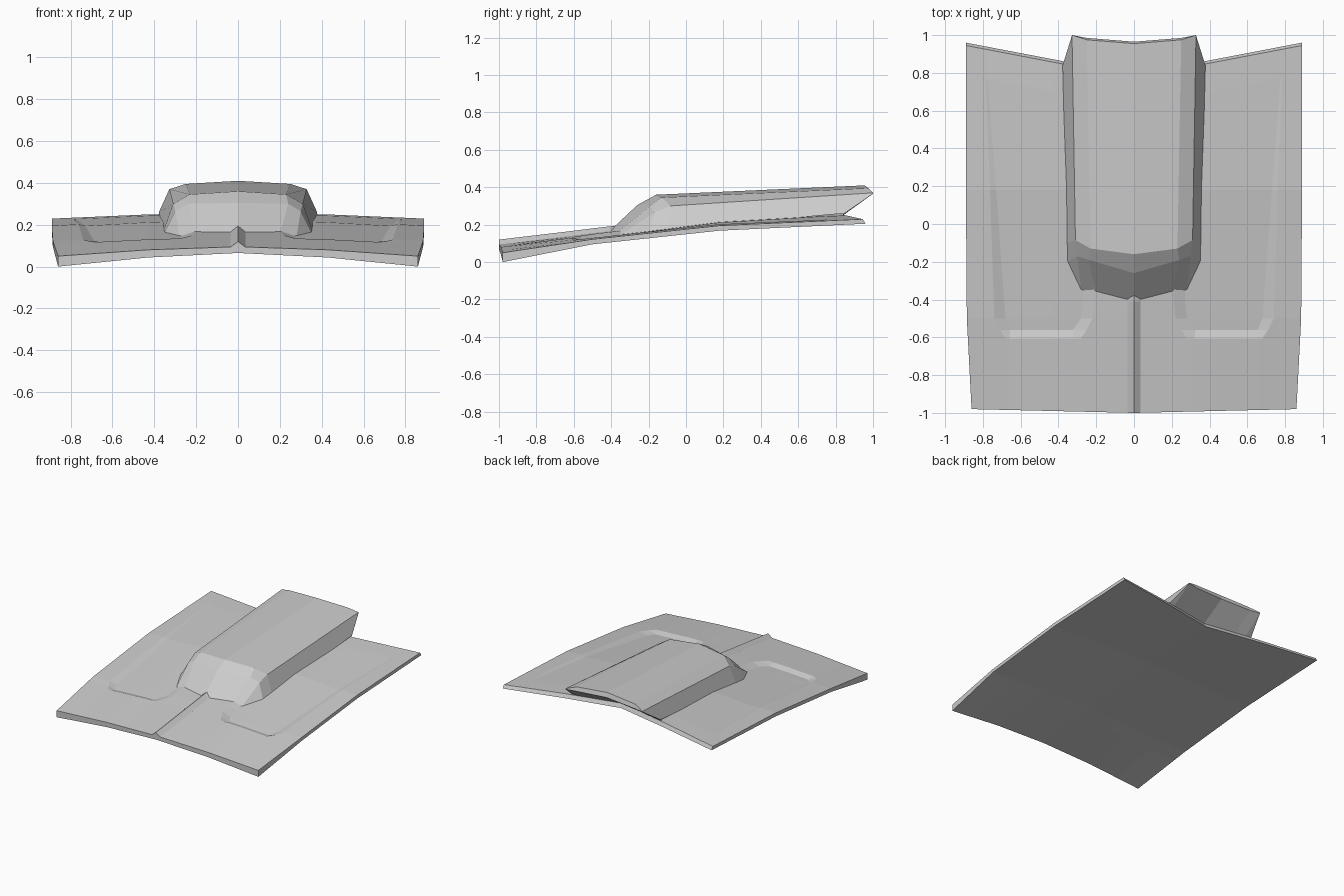
import bpy, bmesh

YS = (-0.98, -0.5, 0.18, 0.96)
TOP_MID, TOP_EDGE = (0.095, 0.155, 0.235, 0.265), (0.05, 0.122, 0.195, 0.23)
LOW_MID, LOW_EDGE = (0.065, 0.13, 0.2, 0.235), (0.0, 0.095, 0.168, 0.205)
WIDTH = (0.86, 0.885, 0.89, 0.89)


def interp(y, vals):
    y = min(max(y, YS[0]), YS[-1])
    for i in range(3):
        if y <= YS[i + 1]:
            t = (y - YS[i]) / (YS[i + 1] - YS[i])
            return vals[i] + t * (vals[i + 1] - vals[i])


def crown(x, y, mid, edge):
    m, e, w = interp(y, mid), interp(y, edge), interp(y, WIDTH)
    g = x / 0.43 / 3 if x < 0.43 else 1 / 3 + (x - 0.43) / (w - 0.43) * 2 / 3
    return m + (e - m) * g


def mirrored_loft(name, rows, capped=False):
    """Skin rows of half-profile points, then mirror across x = 0."""
    bm = bmesh.new()
    vs = [[bm.verts.new(p) for p in r] for r in rows]
    for a, b in zip(vs, vs[1:]):
        for i in range(len(a) - 1):
            bm.faces.new((a[i], a[i + 1], b[i + 1], b[i]))
    if capped:
        for r in (vs[0], vs[-1]):
            n = len(r)
            for i in range(n // 2 - 1):
                bm.faces.new((r[i], r[i + 1], r[n - 2 - i], r[n - 1 - i]))
    bmesh.ops.remove_doubles(bm, verts=bm.verts, dist=1e-5)
    bmesh.ops.recalc_face_normals(bm, faces=bm.faces)
    me = bpy.data.meshes.new(name)
    bm.to_mesh(me)
    bm.free()
    ob = bpy.data.objects.new(name, me)
    bpy.context.collection.objects.link(ob)
    mod = ob.modifiers.new("mirror", 'MIRROR')
    mod.use_clip = True
    return ob


# Hood panel: y at centre, y sweep to the edge, recess columns, depth, ridge
stations = [
    (-1.00, 0.02, (0.28, 0.32, 0.66, 0.68), 0, 0.025),
    (-0.605, 0, (0.28, 0.32, 0.66, 0.68), 0, 0.025),
    (-0.56, 0, (0.25, 0.325, 0.655, 0.71), 0.02, 0.025),
    (-0.50, 0, (0.22, 0.28, 0.68, 0.74), 0.02, 0.025),
    (-0.41, 0, (0.21, 0.27, 0.687, 0.743), 0.019, 0.025),
    (0.18, 0, (0.20, 0.26, 0.73, 0.762), 0.01, 0),
    (0.62, 0.17, (0.20, 0.26, 0.775, 0.785), 0, 0),
    (0.775, 0.17, (0.20, 0.26, 0.775, 0.785), 0, 0),
]
rows = []
for k, (y0, sweep, (a, b, c, d), depth, ridge) in enumerate(stations):
    w = interp(y0 + sweep, WIDTH)
    top, low = [], []
    cols = [(0, ridge), (0.035, 0), (a, 0), (b, -depth), (0.43, -depth),
            (c, -depth), (d, 0), (w, 0)]
    for x, dz in cols:
        y = y0 + sweep * x / w
        top.append((x, y, crown(x, y, TOP_MID, TOP_EDGE) + dz))
        yl = y + (0.015 if k == len(stations) - 1 else 0)
        low.append((x, yl, crown(x, yl, LOW_MID, LOW_EDGE)))
    rows.append(top + low[::-1])
mirrored_loft("hood_panel", rows, capped=True)

# Raised scoop: front foot, front slope, roof front, roof rear, lip, rear closure
mirrored_loft("hood_scoop", [
    [(0, -0.415, 0.16), (0.2, -0.37, 0.155), (0.28, -0.35, 0.145), (0.352, -0.25, 0.155)],
    [(0, -0.26, 0.305), (0.24, -0.19, 0.30), (0.30, -0.17, 0.265), (0.353, -0.2, 0.16)],
    [(0, -0.16, 0.36), (0.23, -0.13, 0.345), (0.31, -0.085, 0.30), (0.355, -0.1, 0.175)],
    [(0, 0.955, 0.41), (0.25, 0.975, 0.395), (0.328, 1.0, 0.37), (0.378, 0.84, 0.26)],
    [(0, 0.965, 0.375), (0.25, 0.985, 0.365), (0.328, 1.0, 0.365), (0.378, 0.84, 0.255)],
    [(0, 0.77, 0.255), (0.25, 0.815, 0.25), (0.33, 0.835, 0.25), (0.378, 0.84, 0.25)],
])
